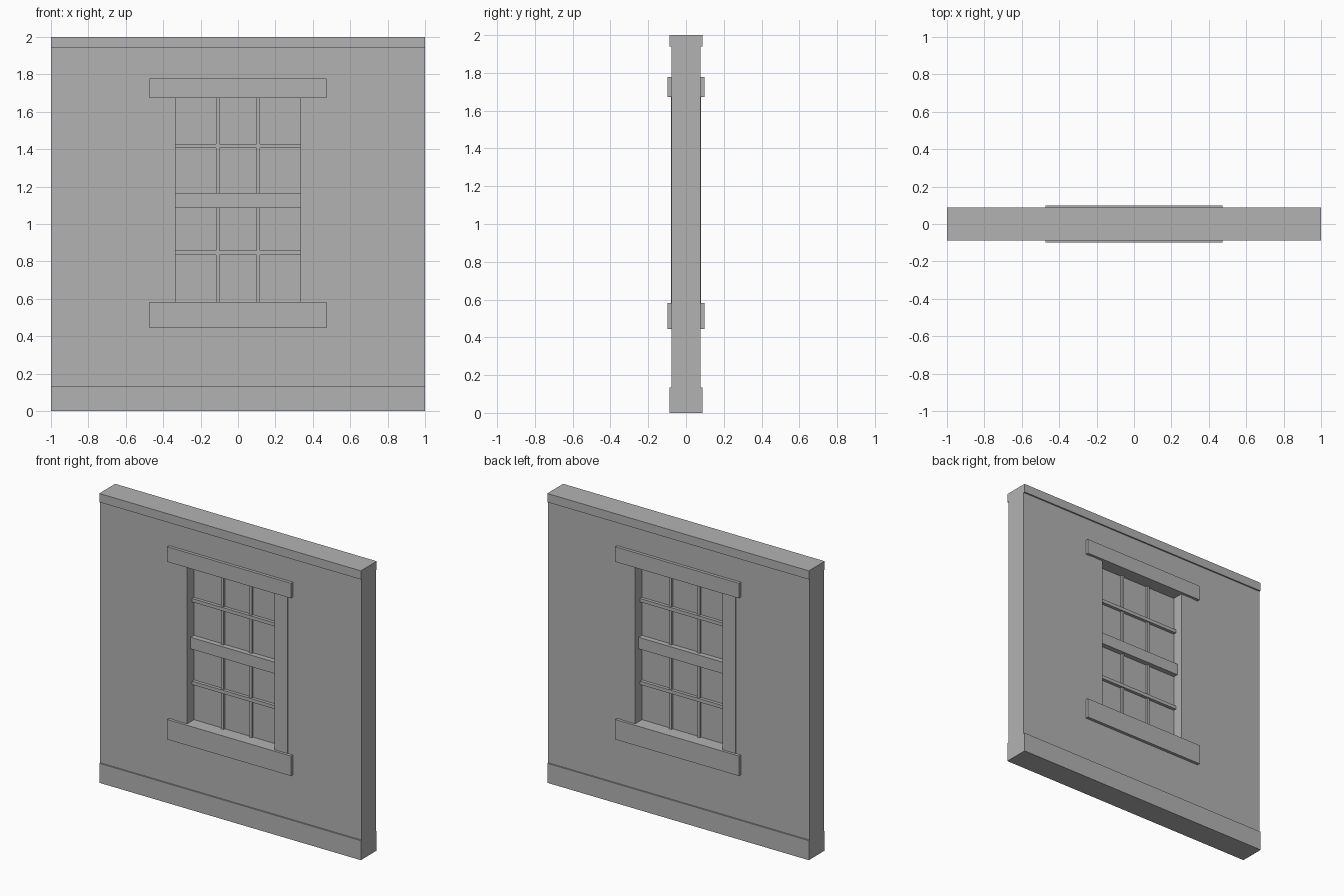
import bpy
import bmesh
from mathutils import Matrix, Vector

cube = bpy.data.objects.get("Cube")
if cube:
    bpy.data.objects.remove(cube, do_unlink=True)

# One plain grey for everything
grey = bpy.data.materials.new("plain_grey")
grey.use_nodes = True
color = (0.45, 0.45, 0.45, 1.0)
grey.diffuse_color = color
grey.node_tree.nodes["Principled BSDF"].inputs["Base Color"].default_value = color


def finish(name, bm):
    bmesh.ops.recalc_face_normals(bm, faces=bm.faces[:])
    mesh = bpy.data.meshes.new(name)
    bm.to_mesh(mesh)
    bm.free()
    mesh.materials.append(grey)
    obj = bpy.data.objects.new(name, mesh)
    bpy.context.collection.objects.link(obj)
    return obj


def box(name, x, y, z):
    """Box spanning the (low, high) pairs on each axis."""
    bm = bmesh.new()
    spans = (x, y, z)
    center = Vector([(a + b) / 2 for a, b in spans])
    size = Matrix.Diagonal([b - a for a, b in spans] + [1])
    bmesh.ops.create_cube(bm, size=1, matrix=Matrix.Translation(center) @ size)
    return finish(name, bm)


WALL = 0.077          # half thickness of the wall
BAND = 0.087          # half thickness of base and top bands
BASE, TOP = 0.135, 1.94
OPEN_X = 0.334        # half width of the opening
SILL_Z, HEAD_Z = 0.583, 1.673


# Wall panel with a rectangular opening, extruded from a flat ring
def rectangle(bm, half, low, high):
    corners = ((-half, low), (half, low), (half, high), (-half, high))
    return [bm.verts.new((x, -WALL, z)) for x, z in corners]


bm = bmesh.new()
outer = rectangle(bm, 1, BASE, TOP)
inner = rectangle(bm, OPEN_X, SILL_Z, HEAD_Z)
for i in range(4):
    j = (i + 1) % 4
    bm.faces.new((outer[i], outer[j], inner[j], inner[i]))
ring = bmesh.ops.extrude_face_region(bm, geom=bm.faces[:], use_keep_orig=True)
moved = [v for v in ring["geom"] if isinstance(v, bmesh.types.BMVert)]
bmesh.ops.translate(bm, verts=moved, vec=(0, 2 * WALL, 0))
finish("wall_panel", bm)

# Bands along the foot and top of the wall
box("base_band", (-1, 1), (-BAND, BAND), (0, BASE))
box("top_band", (-1, 1), (-BAND, BAND), (TOP, 2))

# Sill, lintel and slim side casings on both faces
for side, s in (("front", -1), ("back", 1)):
    deep = sorted((s * WALL, s * 0.098))
    slim = sorted((s * WALL, s * 0.080))
    box(side + "_lintel", (-0.473, 0.473), deep, (HEAD_Z, 1.777))
    box(side + "_sill", (-0.473, 0.473), deep, (0.445, SILL_Z))
    for hand, h in (("left", 1), ("right", -1)):
        box(f"{side}_{hand}_casing", sorted((h * OPEN_X, h * 0.435)), slim,
            (SILL_Z, HEAD_Z))

# Window pane with its meeting rail and glazing bars
full = (-OPEN_X, OPEN_X)
box("window_pane", full, (-0.004, 0.004), (SILL_Z, HEAD_Z))
box("meeting_rail", full, (-0.04, 0.04), (1.086, 1.166))
for name, z in (("lower", 0.846), ("upper", 1.417)):
    box(name + "_cross_bar", full, (-0.026, 0.026), (z - 0.012, z + 0.012))
for name, x in (("left", 0.108), ("right", -0.108)):
    box(name + "_upright_bar", (x - 0.010, x + 0.010), (-0.018, 0.018),
        (SILL_Z, HEAD_Z))
